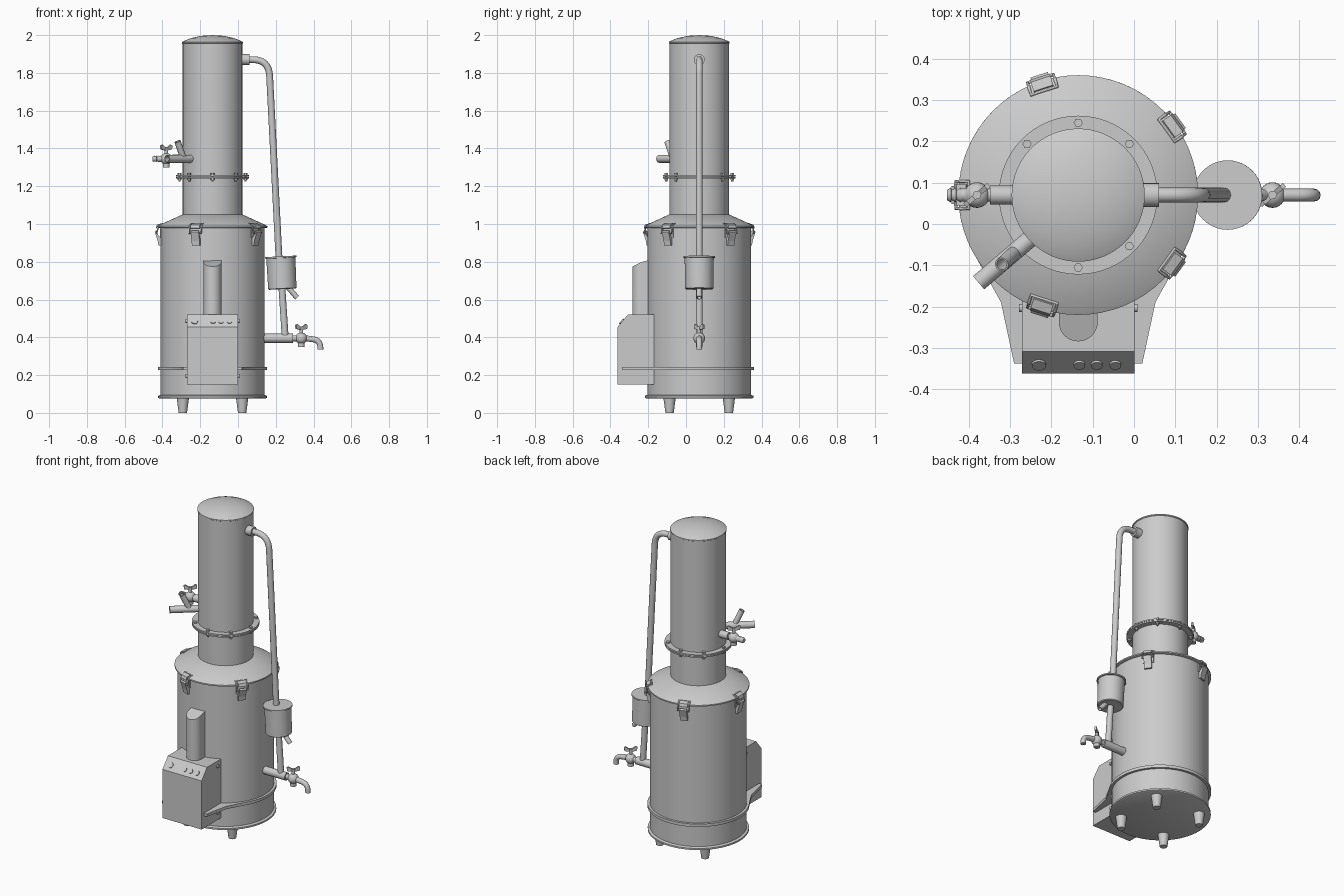
import bpy, bmesh
from math import sin, cos, pi, radians
from mathutils import Vector, Matrix

if "Cube" in bpy.data.objects:
    bpy.data.objects.remove(bpy.data.objects["Cube"])

CX, CY = -0.135, 0.07          # axis of boiler and column


def finish(name, bm, smooth=True):
    bmesh.ops.recalc_face_normals(bm, faces=bm.faces)
    me = bpy.data.meshes.new(name)
    bm.to_mesh(me)
    bm.free()
    ob = bpy.data.objects.new(name, me)
    bpy.context.collection.objects.link(ob)
    if smooth:
        bpy.ops.object.select_all(action='DESELECT')
        ob.select_set(True)
        bpy.context.view_layer.objects.active = ob
        bpy.ops.object.shade_smooth_by_angle(angle=radians(35))
    return ob


def lathe(name, profile, origin=(CX, CY, 0), axis=(0, 0, 1), n=24):
    """Revolve (radius, height) points about an axis; ends are capped."""
    bm = bmesh.new()
    q = Vector((0, 0, 1)).rotation_difference(Vector(axis))
    o = Vector(origin)
    rings = []
    for r, h in profile:
        if r == 0:
            rings.append([bm.verts.new(o + q @ Vector((0, 0, h)))])
        else:
            rings.append([bm.verts.new(o + q @ Vector((r * cos(2 * pi * i / n), r * sin(2 * pi * i / n), h)))
                          for i in range(n)])
    for a, b in zip(rings, rings[1:]):
        for i in range(n):
            j = (i + 1) % n
            if len(a) == 1:
                bm.faces.new((a[0], b[i], b[j]))
            elif len(b) == 1:
                bm.faces.new((a[i], a[j], b[0]))
            else:
                bm.faces.new((a[i], a[j], b[j], b[i]))
    for r in (rings[0], rings[-1]):
        if len(r) > 1:
            bm.faces.new(r)
    return finish(name, bm)


def rod(name, p, q, r, r2=None, n=20):
    p, q = Vector(p), Vector(q)
    return lathe(name, [(r, 0), (r if r2 is None else r2, (q - p).length)], p, q - p, n)


def open_pipe(name, p, q, r, n=20):
    p, q = Vector(p), Vector(q)
    L = (q - p).length
    return lathe(name, [(r, 0), (r, L), (r * .75, L), (r * .75, L * .4), (0, L * .4)], p, q - p, n)


def prism(name, pts, depth, mat=Matrix(), smooth=False):
    """Extrude a local XZ outline symmetrically along local Y."""
    bm = bmesh.new()
    a = [bm.verts.new(mat @ Vector((x, -depth / 2, z))) for x, z in pts]
    b = [bm.verts.new(mat @ Vector((x, depth / 2, z))) for x, z in pts]
    bm.faces.new(a)
    bm.faces.new(b)
    for i in range(len(pts)):
        j = (i + 1) % len(pts)
        bm.faces.new((a[i], a[j], b[j], b[i]))
    return finish(name, bm, smooth)


def pipe(name, pts, r, fillet=0, cyclic=False):
    """Round pipe along a path with filleted corners."""
    P = [Vector(p) for p in pts]
    path = [P[0]]
    for a, b, c in zip(P, P[1:], P[2:]):
        if not fillet:
            path.append(b)
            continue
        s, e = b + (a - b).normalized() * fillet, b + (c - b).normalized() * fillet
        for k in range(9):
            t = k / 8
            path.append(s * (1 - t) ** 2 + b * 2 * t * (1 - t) + e * t * t)
    path.append(P[-1])
    cu = bpy.data.curves.new(name, 'CURVE')
    cu.dimensions, cu.bevel_depth, cu.bevel_resolution, cu.use_fill_caps = '3D', r, 4, True
    sp = cu.splines.new('POLY')
    sp.points.add(len(path) - 1)
    for pt, v in zip(sp.points, path):
        pt.co = (*v, 1)
    sp.use_cyclic_u = cyclic
    ob = bpy.data.objects.new(name, cu)
    bpy.context.collection.objects.link(ob)
    bpy.ops.object.select_all(action='DESELECT')
    ob.select_set(True)
    bpy.context.view_layer.objects.active = ob
    bpy.ops.object.convert(target='MESH')
    bpy.ops.object.shade_smooth_by_angle(angle=radians(40))


def polar(r, a, z):
    return Vector((CX + r * cos(a), CY + r * sin(a), z))


# boiler body, with base rim and sloping lid
lathe('boiler_body', [(.275, .08), (.275, .985)], n=64)
lathe('base_rim', [(.28, .076), (.288, .08), (.288, .09), (.275, .096)], n=64)
lathe('boiler_lid', [(.283, .978), (.29, .981), (.29, .989), (.28, .995), (.16, 1.05)], n=64)

# condenser column with domed cap and bolted flange
lathe('column', [(.158, 1.04), (.158, 1.955), (.161, 1.957), (.161, 1.964), (.152, 1.969),
                 (.115, 1.984), (.06, 1.996), (0, 2.0)], n=64)
for i, z in enumerate((1.242, 1.252)):
    lathe(f'flange_{i}', [(.15, z), (.192, z), (.192, z + .008), (.15, z + .008)], n=64)
for i in range(8):
    a = i * pi / 4
    rod(f'flange_bolt_{i}', polar(.175, a, 1.225), polar(.175, a, 1.265), .006, n=8)
    for k, z in enumerate((1.232, 1.26)):
        rod(f'flange_nut_{i}_{k}', polar(.175, a, z), polar(.175, a, z + .01), .011, n=6)

# tapered feet
for i in range(4):
    x, y = CX + .157 * (1 if i % 2 else -1), CY + .157 * (1 if i > 1 else -1)
    rod(f'foot_{i}', (x, y, 0), (x, y, .082), .022, .033)

# clasps around the lid
for i in range(5):
    m = Matrix.Translation((CX, CY, 0)) @ Matrix.Rotation(radians(36 + 72 * i), 4, 'Z')
    prism(f'clasp_lever_{i}', [(.27, .885), (.286, .885), (.29, .91), (.306, .958), (.299, .966), (.284, .935),
                               (.27, .935)], .044, m)
    prism(f'clasp_plate_{i}', [(.27, .925), (.279, .925), (.279, .975), (.27, .975)], .062, m)
    prism(f'clasp_hook_{i}', [(.265, .993), (.272, 1.003), (.295, .996), (.301, .978), (.296, .976),
                              (.29, .99)], .05, m)
    pipe(f'clasp_loop_{i}', [m @ Vector(p) for p in ((.296, -.033, .95), (.285, -.033, .99), (.265, -.033, 1.002),
         (.265, .033, 1.002), (.285, .033, .99), (.296, .033, .95))], .004, cyclic=True)

# support plate carrying the control box
arc = [polar(.29, radians(-33 + 246 * i / 48), 0) for i in range(49)]
outline = [(p.x, p.y) for p in arc] + [(-.322, -.189), (-.29, -.338), (.02, -.338), (.052, -.189)]
flat = Matrix.Translation((0, 0, .235)) @ Matrix(((1, 0, 0, 0), (0, 0, 1, 0), (0, 1, 0, 0), (0, 0, 0, 1)))
prism('support_plate', outline, .018, flat, True)

# control box with sloping panel, knobs and side screws
side = Matrix.Translation((CX, 0, 0)) @ Matrix(((0, 1, 0, 0), (1, 0, 0, 0), (0, 0, 1, 0), (0, 0, 0, 1)))
prism('control_box', [(-.362, .15), (-.362, .455), (-.308, .52), (-.165, .52), (-.165, .15)], .272, side)
nrm = Vector((0, -.065, .054)).normalized()
for i, (x, r) in enumerate(((-.23, .017), (-.132, .014), (-.09, .014), (-.045, .014))):
    p = Vector((x, -.339, .4827))
    rod(f'panel_knob_{i}', p - nrm * .004, p + nrm * .006, r)
for i, x in enumerate((-.273, -.003)):
    for k, z in enumerate((.195, .487)):
        rod(f'box_screw_{i}_{k}', (x - .005, -.203, z), (x + .011, -.203, z), .01, n=12)

# rounded cable duct with slanted top
bm = bmesh.new()
pts = [(CX + .047, -.17)] + [(CX + .047 * cos(t), -.237 - .047 * sin(t))
                             for t in [pi * i / 16 for i in range(17)]] + [(CX - .047, -.17)]
lo = [bm.verts.new((x, y, .5)) for x, y in pts]
hi = [bm.verts.new((x, y, min(.815, .775 + (y + .284) * .5))) for x, y in pts]
bm.faces.new(lo)
bm.faces.new(hi)
for i in range(len(pts)):
    j = (i + 1) % len(pts)
    bm.faces.new((lo[i], lo[j], hi[j], hi[i]))
finish('cable_duct', bm)

# vapour return pipe from column top
rod('pipe_collar', (.01, CY, 1.87), (.06, CY, 1.87), .029)
pipe('return_pipe', [(.04, CY, 1.87), (.163, CY, 1.87), (.217, CY, .82)], .018, .085)

# overflow cup in line with the pipe, slightly tilted
tilt = Vector((-.05, 0, 1)).normalized()
lathe('overflow_cup', [(.07, 0), (.075, .004), (.077, .165), (.084, .166), (.084, .174), (0, .174)],
      (.235, CY, .655), tilt, 40)
open_pipe('cup_outlet', (.265, CY, .665), (.313, CY, .61), .014)
rod('cup_drain_pipe', (.232, CY, .67), (.25, CY, .4), .018)


def valve(name, x, z):
    """Ball valve with end cap and butterfly handle."""
    lathe(name + '_ball', [(0, -.03)] + [(.031 * cos(t), .031 * sin(t))
          for t in [pi * (k / 12 - .5) for k in range(1, 12)]] + [(0, .031)], (x, CY, z))
    rod(name + '_cap', (x, CY, z - .045), (x, CY, z), .018, n=12)
    rod(name + '_stem', (x, CY, z), (x, CY, z + .062), .01)
    m = Matrix.Translation((x, CY, z)) @ Matrix.Rotation(radians(40), 4, 'Z')
    prism(name + '_handle', [(-.01, .045), (.01, .045), (.036, .05), (.038, .07), (.028, .075), (.01, .062),
                             (-.01, .062), (-.028, .075), (-.038, .07), (-.036, .05)], .012, m)


# drain tap low on the right
rod('drain_pipe', (.12, CY, .395), (.29, CY, .395), .024)
valve('drain_valve', .335, .395)
rod('drain_neck', (.28, CY, .395), (.36, CY, .395), .016)
pipe('drain_spout', [(.355, CY, .395), (.436, CY, .385), (.436, CY, .335)], .0155, .04)

# water inlet valve with hose barb on the left
rod('inlet_pipe', (-.28, CY, 1.345), (-.348, CY, 1.345), .023)
rod('inlet_neck', (-.34, CY, 1.345), (-.42, CY, 1.345), .016)
valve('inlet_valve', -.38, 1.345)
barb = [(.011, 0)]
for k in range(4):
    barb += [(.018, .002 + k * .012), (.012, .012 + k * .012)]
lathe('hose_barb', barb, (-.405, CY, 1.345), (-1, 0, 0))

# distilled water outlet with vent branch
open_pipe('water_outlet', (-.235, -.022, 1.345), (-.376, -.142, 1.345), .021)
open_pipe('vent_branch', (-.288, -.068, 1.345), (-.32, -.098, 1.437), .017)
